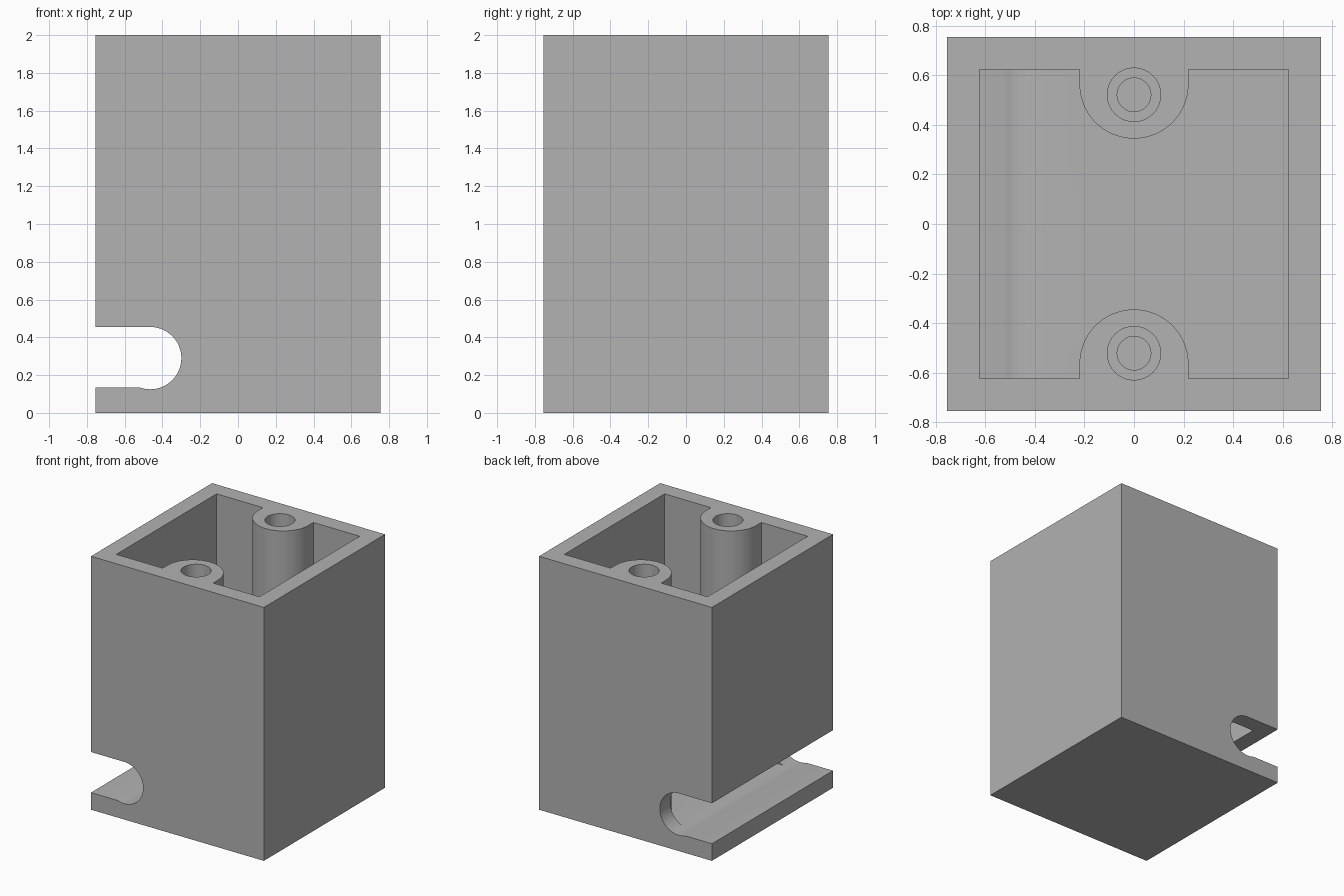
import bpy
import bmesh
from math import sin, cos, radians
from mathutils import Vector

cube = bpy.data.objects.get("Cube")
if cube:
    bpy.data.objects.remove(cube, do_unlink=True)

HALF, HEIGHT, INNER, FLOOR = 0.755, 2.0, 0.625, 0.135

grey = bpy.data.materials.new("light grey")
grey.use_nodes = True
grey.diffuse_color = (0.445, 0.445, 0.445, 1)
grey.node_tree.nodes["Principled BSDF"].inputs["Base Color"].default_value = grey.diffuse_color


def prism(name, outline, depth):
    """Extrude a closed 3D outline along a depth vector."""
    bm = bmesh.new()
    face = bm.faces.new([bm.verts.new(p) for p in outline])
    top = bmesh.ops.extrude_face_region(bm, geom=[face])
    verts = [v for v in top["geom"] if isinstance(v, bmesh.types.BMVert)]
    bmesh.ops.translate(bm, verts=verts, vec=Vector(depth))
    bmesh.ops.recalc_face_normals(bm, faces=bm.faces)
    mesh = bpy.data.meshes.new(name)
    bm.to_mesh(mesh)
    bm.free()
    obj = bpy.data.objects.new(name, mesh)
    bpy.context.collection.objects.link(obj)
    mesh.materials.append(grey)
    return obj


def arc(cx, cy, r, start, end, steps):
    angles = [radians(start + (end - start) * i / steps) for i in range(steps + 1)]
    return [(cx + r * cos(a), cy + r * sin(a)) for a in angles]


def cut(target, cutter):
    cutter.hide_render = True
    mod = target.modifiers.new(cutter.name, 'BOOLEAN')
    mod.operation = 'DIFFERENCE'
    mod.solver = 'EXACT'
    mod.object = cutter
    bpy.context.view_layer.objects.active = target
    bpy.ops.object.modifier_apply(modifier=mod.name)
    bpy.data.objects.remove(cutter, do_unlink=True)


# Outer block
square = [(-1, -1), (1, -1), (1, 1), (-1, 1)]
housing = prism("housing", [(x * HALF, y * HALF, 0) for x, y in square], (0, 0, HEIGHT))

# Cavity, whose outline leaves a rounded screw boss on the front and back walls
front = [(-INNER, -INNER), (-0.22, -INNER)]
front += arc(0, -0.565, 0.22, 180, 0, 40)
front += [(0.22, -INNER), (INNER, -INNER)]
outline = front + [(-x, -y) for x, y in front]
cut(housing, prism("cavity_cutter", [(x, y, FLOOR) for x, y in outline], (0, 0, HEIGHT)))

# Stepped screw holes in the bosses
for y in (-0.522, 0.522):
    for radius, bottom in ((0.108, 1.5), (0.068, 1.2)):
        ring = arc(0, y, radius, 0, 360, 40)[:-1]
        cut(housing, prism("hole_cutter", [(px, py, bottom) for px, py in ring], (0, 0, HEIGHT)))

# Round-ended slot low on the right side, open from front to back
slot = [(-1, FLOOR), (-1, 0.455)] + arc(-0.465, 0.29, 0.165, 90, -110, 48)
cut(housing, prism("slot_cutter", [(x, -1, z) for x, z in slot], (0, 2, 0)))

# Smooth the round walls and keep the edges sharp
bpy.ops.object.select_all(action='DESELECT')
housing.select_set(True)
bpy.context.view_layer.objects.active = housing
bpy.ops.object.shade_smooth_by_angle(angle=radians(20))
